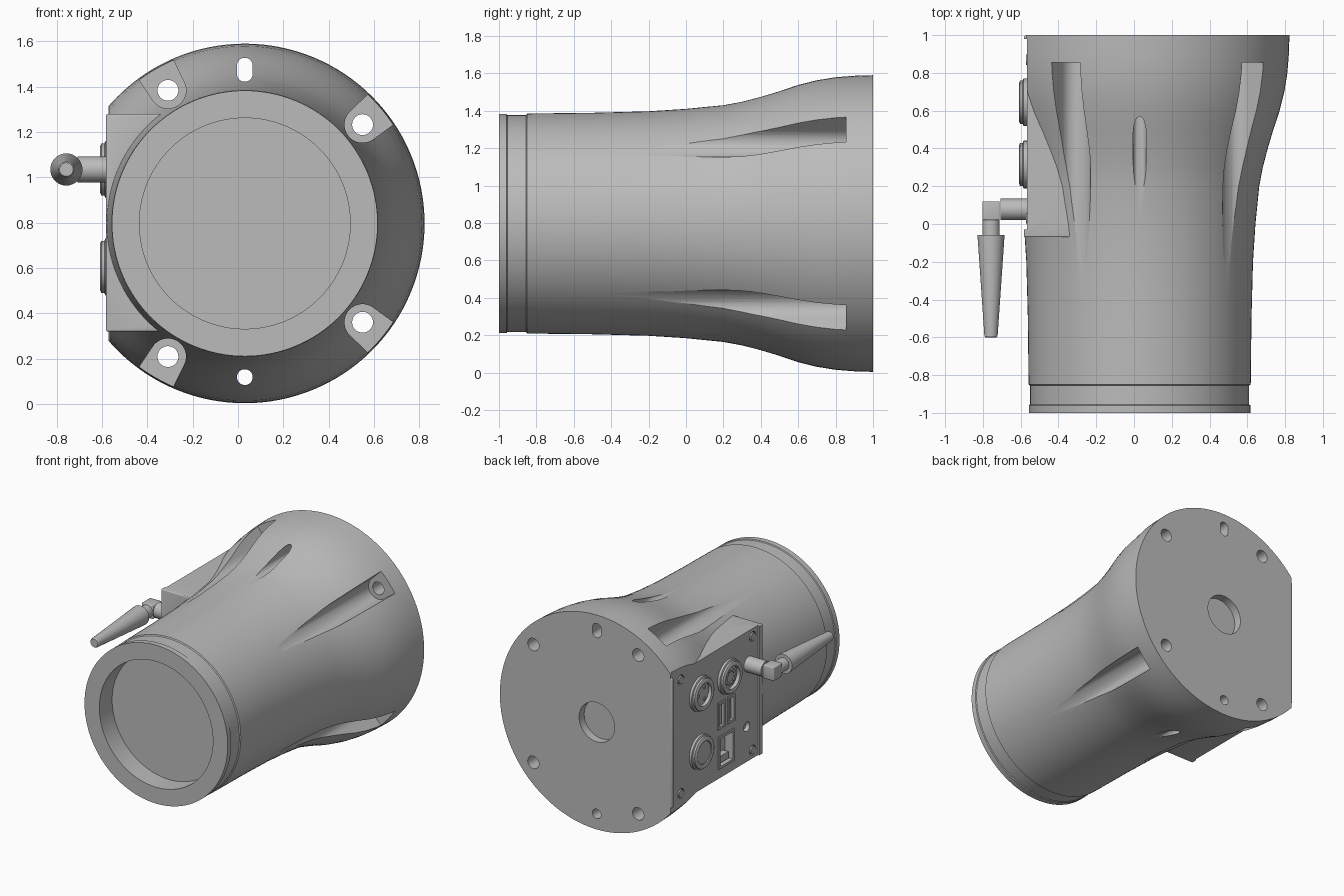
import bpy, bmesh
from math import pi, sin, cos, radians
from mathutils import Matrix, Vector

if "Cube" in bpy.data.objects:
    bpy.data.objects.remove(bpy.data.objects["Cube"])

CX, CZ, BOLT = 0.03, 0.797, 0.678      # barrel axis and bolt circle radius
PANEL_X = -0.555

grey = bpy.data.materials.new("plain grey")
grey.use_nodes = True
grey.diffuse_color = (0.5, 0.5, 0.5, 1)
grey.node_tree.nodes["Principled BSDF"].inputs["Base Color"].default_value = (0.5, 0.5, 0.5, 1)


def finish(name, bm):
    bmesh.ops.recalc_face_normals(bm, faces=bm.faces)
    mesh = bpy.data.meshes.new(name)
    bm.to_mesh(mesh)
    bm.free()
    mesh.materials.append(grey)
    obj = bpy.data.objects.new(name, mesh)
    bpy.context.collection.objects.link(obj)
    return obj


def lathe(name, profile, origin, axis, steps=32):
    """Spin (radius, height) points around an axis through origin."""
    bm = bmesh.new()
    verts = [bm.verts.new((r, 0, h)) for r, h in profile]
    edges = [bm.edges.new(pair) for pair in zip(verts, verts[1:])]
    bmesh.ops.spin(bm, geom=verts + edges, cent=(0, 0, 0), axis=(0, 0, 1),
                   angle=2 * pi, steps=steps)
    bmesh.ops.remove_doubles(bm, verts=bm.verts, dist=1e-5)
    turn = Vector((0, 0, 1)).rotation_difference(Vector(axis)).to_matrix().to_4x4()
    bm.transform(Matrix.Translation(origin) @ turn)
    return finish(name, bm)


def rod(name, r, length, origin, axis, steps=32):
    return lathe(name, [(0, 0), (r, 0), (r, length), (0, length)], origin, axis, steps)


def box(name, lo, hi, bevel=0):
    bm = bmesh.new()
    bmesh.ops.create_cube(bm, size=1)
    for v in bm.verts:
        v.co = [a if c < 0 else b for c, a, b in zip(v.co, lo, hi)]
    if bevel:
        bmesh.ops.bevel(bm, geom=bm.edges[:], offset=bevel, segments=3,
                        affect='EDGES', profile=0.5)
    return finish(name, bm)


def prism(name, outline, y0, y1):
    """Extrude an (x, z) outline along y."""
    bm = bmesh.new()
    face = bm.faces.new([bm.verts.new((x, y0, z)) for x, z in outline])
    new = bmesh.ops.extrude_face_region(bm, geom=[face])["geom"]
    bmesh.ops.translate(bm, vec=(0, y1 - y0, 0),
                        verts=[g for g in new if isinstance(g, bmesh.types.BMVert)])
    return finish(name, bm)


def combine(target, tool, operation='DIFFERENCE'):
    mod = target.modifiers.new("combine", 'BOOLEAN')
    mod.operation, mod.object, mod.solver = operation, tool, 'EXACT'
    bpy.context.view_layer.objects.active = target
    bpy.ops.object.modifier_apply(modifier=mod.name)
    bpy.data.objects.remove(tool)


def bolt(angle):
    a = radians(angle)
    return CX + BOLT * cos(a), CZ + BOLT * sin(a)


# Flared barrel with a recessed front and a shallow socket in the back
barrel = lathe("barrel", [
    (0, -0.85), (0.465, -0.85), (0.465, -1), (0.586, -1), (0.586, -0.96),
    (0.58, -0.955), (0.58, -0.855), (0.588, -0.85), (0.592, -0.5), (0.6, -0.2),
    (0.613, 0), (0.633, 0.2), (0.652, 0.3), (0.678, 0.4), (0.708, 0.5),
    (0.741, 0.6), (0.766, 0.7), (0.782, 0.8), (0.79, 0.9), (0.793, 1),
    (0.145, 1), (0.145, 0.94), (0, 0.94)], (CX, 0, CZ), (0, 1, 0), 128)

# Flat side, connector housing and the recess for its panel
combine(barrel, box("cutter", (-1, -0.07, -0.2), (-0.572, 1.2, 1.8)))
combine(barrel, box("housing", (-0.582, -0.07, 0.32), (-0.2, 0.998, 1.28), 0.008), 'UNION')
combine(barrel, box("cutter", (-1, -0.03, -0.2), (PANEL_X - 0.012, 0.98, 1.8)))

# Screw channels with bolt holes in the flange
for angle in (40, -40, 120, -120):
    a = radians(angle)
    x, z = bolt(angle)
    arc = [(0.08 * cos(pi / 2 + pi * i / 16), 0.08 * sin(pi / 2 + pi * i / 16))
           for i in range(17)]
    shape = [(0.3, 0.1)] + arc + [(0.3, -0.1)]
    outline = [(x + u * cos(a) - v * sin(a), z + u * sin(a) + v * cos(a)) for u, v in shape]
    combine(barrel, prism("cutter", outline, -0.6, 0.855))
    combine(barrel, rod("cutter", 0.046, 0.4, (x, 0.75, z), (0, 1, 0)))

# Alignment slot above and pin hole below
for sign, stretch in ((1, 0.018), (-1, 0)):
    x, z = bolt(90 * sign)
    outline = []
    for i in range(24):
        t = 2 * pi * (i + 0.5) / 24
        shift = stretch if sin(t) > 0 else -stretch
        outline.append((x + 0.035 * cos(t), z + 0.035 * sin(t) + shift))
    combine(barrel, prism("cutter", outline, 0, 1.2))

# Connector panel with rounded corners
panel = box("connector_panel", (PANEL_X - 0.012, -0.025, 0.325), (-0.5, 0.975, 1.275))
bm = bmesh.new()
bm.from_mesh(panel.data)
corners = [e for e in bm.edges if abs(e.verts[0].co.x - e.verts[1].co.x) > 0.02]
bmesh.ops.bevel(bm, geom=corners, offset=0.03, segments=4, affect='EDGES', profile=0.5)
bm.to_mesh(panel.data)
bm.free()
combine(barrel, panel, 'UNION')
FACE = PANEL_X - 0.012

# Panel screws and the small blind hole
for y in (0.03, 0.87):
    for z in (0.38, 1.22):
        combine(barrel, rod("cutter", 0.036, 0.1, (FACE - 0.08, y, z), (1, 0, 0), 20))
        rod("panel_screw", 0.028, 0.03, (FACE + 0.025, y, z), (-1, 0, 0), 16)
combine(barrel, rod("cutter", 0.035, 0.1, (FACE - 0.07, 0.1, 0.58), (1, 0, 0), 20))

# Round connectors with pins
for label, y, z, pins in (("upper_back", 0.645, 1.035, 3), ("upper_front", 0.315, 1.035, 10),
                          ("lower_back", 0.645, 0.605, 0)):
    lathe(label + "_connector", [
        (0, 0.012), (0.082, 0.012), (0.082, 0.038), (0.1, 0.042), (0.115, 0.036),
        (0.115, 0.022), (0.126, 0.018), (0.126, -0.02), (0, -0.02)],
        (FACE, y, z), (-1, 0, 0), 40)
    for i in range(pins):
        t = 2 * pi * i / pins
        rod(label + "_pin", 0.011, 0.015,
            (FACE - 0.01, y + 0.05 * cos(t), z + 0.05 * sin(t)), (-1, 0, 0), 10)
    if not pins:
        rod(label + "_cap", 0.08, 0.022, (FACE - 0.01, y, z), (-1, 0, 0), 40)


# Rectangular sockets: a raised frame with a deep opening
def socket(name, y, z, width, height):
    w, h = width / 2, height / 2
    combine(barrel, box("cutter", (FACE - 0.05, y - w, z - h), (FACE + 0.07, y + w, z + h)))
    frame = box(name, (FACE - 0.008, y - w, z - h), (FACE + 0.07, y + w, z + h))
    rim = 0.018
    combine(frame, box("cutter", (FACE - 0.05, y - w + rim, z - h + rim),
                       (FACE + 0.055, y + w - rim, z + h - rim)))


socket("narrow_socket_back", 0.4, 0.785, 0.085, 0.2)
socket("narrow_socket_front", 0.285, 0.785, 0.085, 0.2)
socket("wide_socket", 0.345, 0.51, 0.18, 0.24)
box("socket_tongue", (FACE + 0.01, 0.3, 0.42), (FACE + 0.06, 0.39, 0.47))
for y in (0.4, 0.285):
    box("socket_tongue", (FACE + 0.005, y - 0.01, 0.71), (FACE + 0.06, y + 0.003, 0.86))

# Antenna: mount, elbow block, neck and tapered whip
AX, AY, AZ = -0.757, 0.077, 1.035
rod("antenna_mount", 0.057, 0.16, (FACE + 0.02, AY, AZ), (-1, 0, 0))
box("antenna_elbow", (AX - 0.046, 0.02, AZ - 0.05), (AX + 0.046, 0.12, AZ + 0.05), 0.006)
rod("antenna_neck", 0.046, 0.1, (AX, 0.03, AZ), (0, -1, 0))
lathe("antenna_whip", [(0, 0), (0.071, 0), (0.071, 0.012), (0.035, 0.535), (0.03, 0.542),
                       (0, 0.542)], (AX, -0.058, AZ), (0, -1, 0))

# Smooth round surfaces, keep machined edges crisp
bpy.ops.object.select_all(action='DESELECT')
for obj in bpy.context.collection.objects:
    if obj.type == 'MESH' and grey.name in obj.data.materials:
        obj.select_set(True)
bpy.context.view_layer.objects.active = barrel
bpy.ops.object.shade_smooth_by_angle(angle=radians(30))
